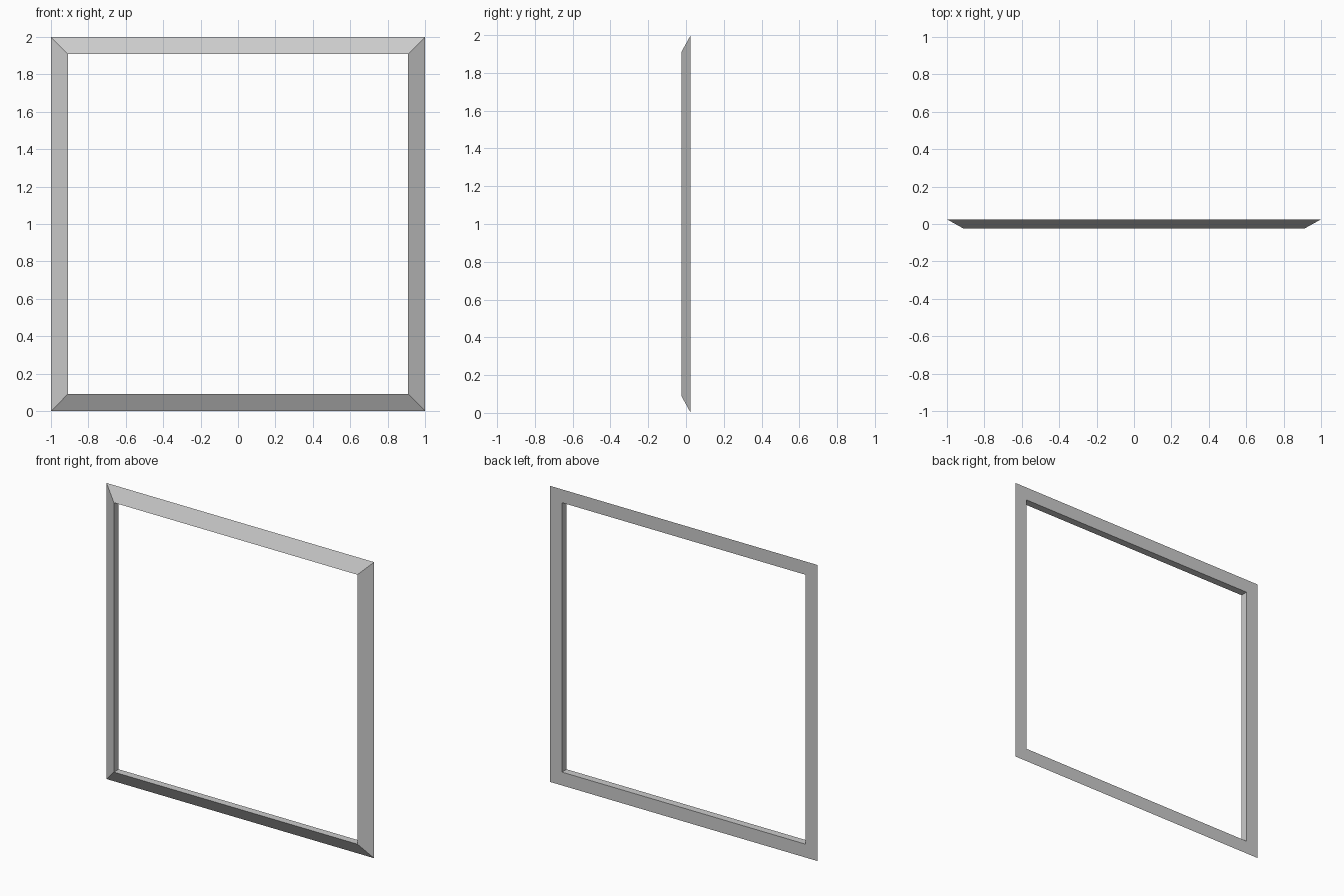
import bpy, bmesh

if "Cube" in bpy.data.objects:
    bpy.data.objects.remove(bpy.data.objects["Cube"])

HALF = 1.0      # outer half size
WIDTH = 0.09    # width of the moulding
D = 0.025       # half depth

# Triangular moulding section: (half size, y)
profile = [(HALF, D), (HALF - WIDTH, -D), (HALF - WIDTH, D)]
corners = [(-1, -1), (1, -1), (1, 1), (-1, 1)]

# Sweep the section around the four mitred corners
bm = bmesh.new()
rings = [[bm.verts.new((sx * r, y, HALF + sz * r)) for r, y in profile]
         for sx, sz in corners]
for i in range(4):
    a, b = rings[i], rings[(i + 1) % 4]
    for j in range(3):
        k = (j + 1) % 3
        bm.faces.new((a[j], b[j], b[k], a[k]))
bmesh.ops.recalc_face_normals(bm, faces=bm.faces)

mesh = bpy.data.meshes.new("picture_frame")
bm.to_mesh(mesh)
bm.free()
bpy.context.collection.objects.link(bpy.data.objects.new("picture_frame", mesh))
